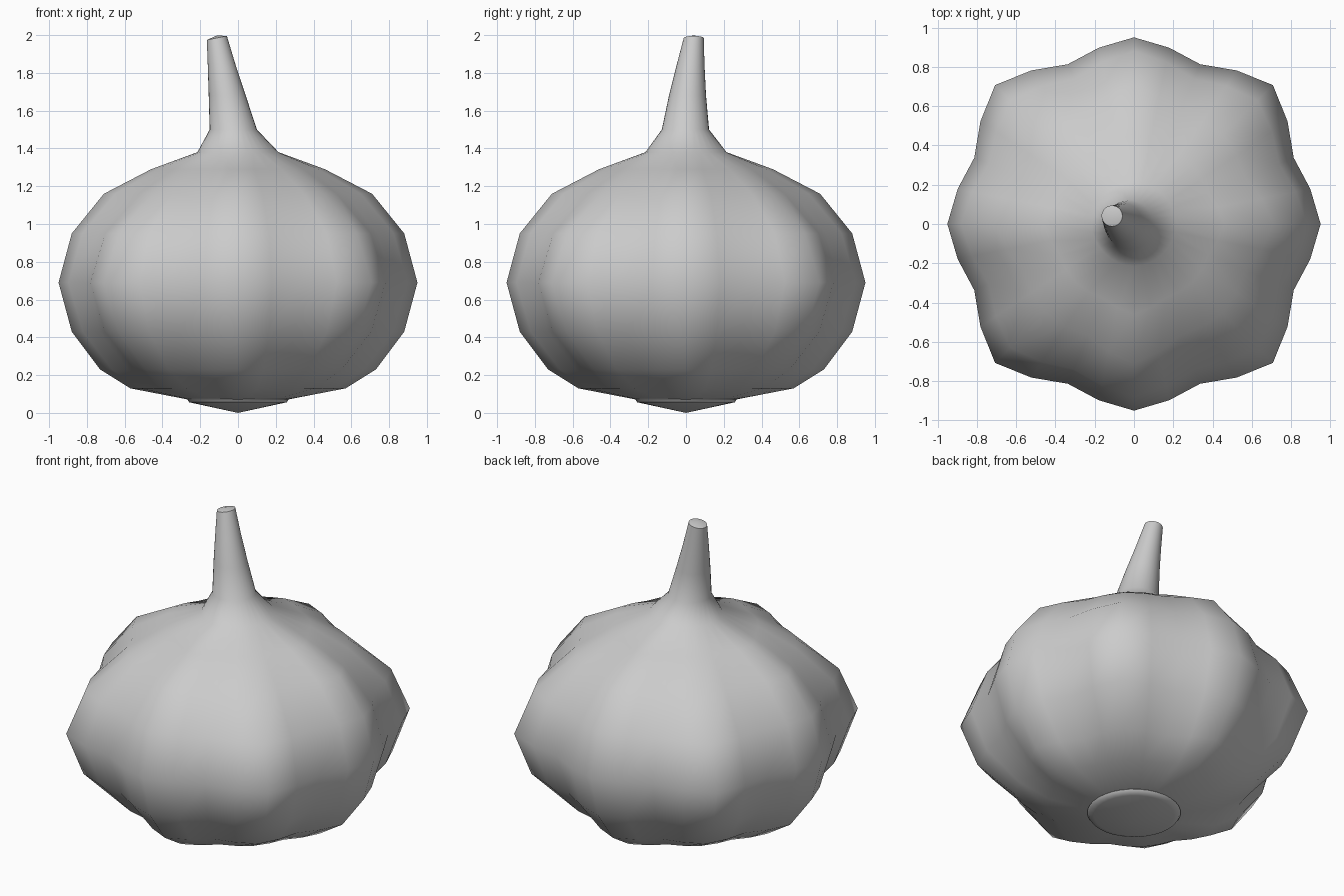
import bpy, bmesh
from math import sin, cos, pi

if "Cube" in bpy.data.objects:
    bpy.data.objects.remove(bpy.data.objects["Cube"])

SEG = 32


def loft(name, rings, tip_low=None, tip_high=None):
    """Skin a stack of closed rings; ends close to a point or a flat cap."""
    bm = bmesh.new()
    loops = [[bm.verts.new(p) for p in ring] for ring in rings]
    for a, b in zip(loops, loops[1:]):
        for i in range(SEG):
            j = (i + 1) % SEG
            bm.faces.new((a[i], a[j], b[j], b[i]))
    for loop, tip in ((loops[0], tip_low), (loops[-1], tip_high)):
        if tip is None:
            bm.faces.new(loop)
        else:
            v = bm.verts.new(tip)
            for i in range(SEG):
                bm.faces.new((loop[i], loop[(i + 1) % SEG], v))
    bmesh.ops.recalc_face_normals(bm, faces=bm.faces)
    mesh = bpy.data.meshes.new(name)
    bm.to_mesh(mesh)
    bm.free()
    obj = bpy.data.objects.new(name, mesh)
    bpy.context.collection.objects.link(obj)
    bpy.ops.object.select_all(action='DESELECT')
    obj.select_set(True)
    bpy.context.view_layer.objects.active = obj
    bpy.ops.object.shade_smooth_by_angle(angle=1.0)
    return obj


def lobed_ring(z, r_axis, r_diag, dip):
    """Eight lobes: four on the axes, four on the diagonals, grooves between."""
    ring = []
    for i in range(SEG):
        a = 2 * pi * i / SEG
        k = i % 8
        t = min(k, 8 - k) / 4
        r = r_axis + (r_diag - r_axis) * t - dip * sin(pi * t) ** 2
        ring.append((r * cos(a), r * sin(a), z))
    return ring


def stem_ring(z, r, cx, cy, slope=0.0):
    pts = []
    for i in range(SEG):
        a = 2 * pi * i / SEG
        pts.append((cx + r * cos(a), cy + r * sin(a), z + slope * r * cos(a)))
    return pts


# Bulb profile: height, axis lobe radius, diagonal lobe radius, groove depth
bulb = [(0.07, 0.26, 0.24, 0.01), (0.13, 0.57, 0.50, 0.05),
        (0.23, 0.73, 0.69, 0.08), (0.43, 0.88, 0.90, 0.095),
        (0.69, 0.95, 1.00, 0.095), (0.95, 0.88, 0.89, 0.085),
        (1.16, 0.71, 0.64, 0.06), (1.29, 0.46, 0.42, 0.03),
        (1.38, 0.215, 0.21, 0.0)]
# Leaning stem: height, radius, centre x, centre y, end tilt
stem = [(1.50, 0.125, -0.025, -0.003), (1.68, 0.098, -0.057, 0.008),
        (1.84, 0.074, -0.086, 0.024), (1.985, 0.053, -0.112, 0.041, 0.2)]
loft("garlic_bulb", [lobed_ring(*p) for p in bulb] + [stem_ring(*p) for p in stem],
     tip_low=(0, 0, 0.05), tip_high=(-0.112, 0.041, 1.998))

# Root plate underneath
plate = [(0.05, 0.23), (0.056, 0.258), (0.07, 0.268), (0.085, 0.25)]
loft("root_plate", [stem_ring(z, r, 0, 0) for z, r in plate],
     tip_low=(0, 0, 0), tip_high=(0, 0, 0.09))
